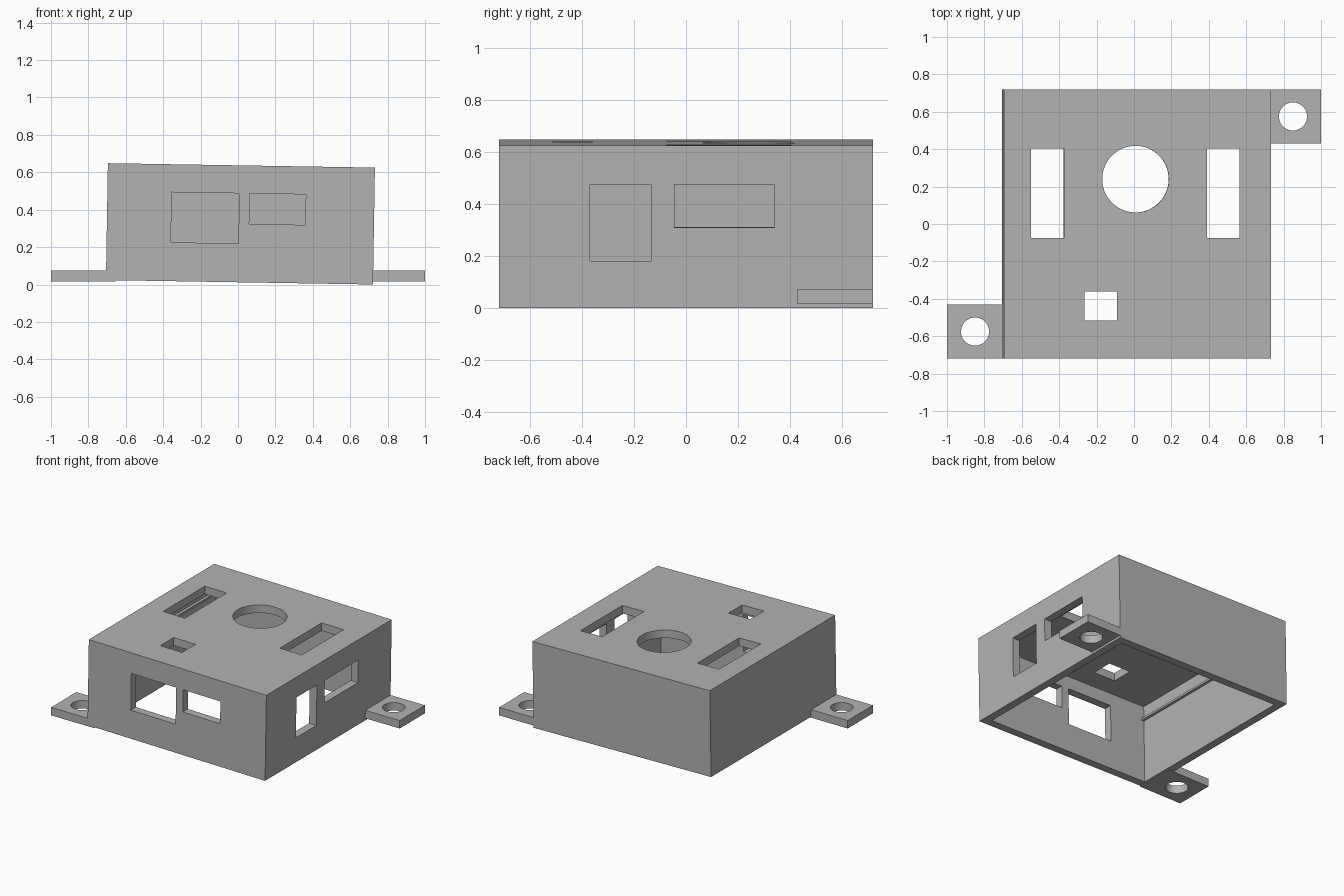
import bpy
from mathutils import Matrix, Vector

if "Cube" in bpy.data.objects:
    bpy.data.objects.remove(bpy.data.objects["Cube"], do_unlink=True)

grey = bpy.data.materials.new("plain grey")
grey.use_nodes = True
colour = (0.45, 0.45, 0.45, 1)
grey.diffuse_color = colour
grey.node_tree.nodes["Principled BSDF"].inputs["Base Color"].default_value = colour


def block(name, x, y, z):
    """Box given by its (low, high) span on each axis."""
    bpy.ops.mesh.primitive_cube_add(size=1)
    ob = bpy.context.object
    ob.name = name
    spans = (x, y, z)
    size = Matrix.Diagonal([b - a for a, b in spans] + [1])
    centre = Vector([(a + b) / 2 for a, b in spans])
    ob.data.transform(Matrix.Translation(centre) @ size)
    ob.data.materials.append(grey)
    return ob


def drill(name, x, y, z, radius):
    bpy.ops.mesh.primitive_cylinder_add(vertices=64, radius=radius, depth=0.3)
    ob = bpy.context.object
    ob.name = name
    ob.data.transform(Matrix.Translation((x, y, z)))
    ob.data.materials.append(grey)
    return ob


def cut(target, cutter):
    mod = target.modifiers.new("cut", "BOOLEAN")
    mod.operation = "DIFFERENCE"
    mod.solver = "EXACT"
    mod.object = cutter
    bpy.context.view_layer.objects.active = target
    bpy.ops.object.modifier_apply(modifier=mod.name)
    bpy.data.objects.remove(cutter, do_unlink=True)


def smooth(ob):
    bpy.ops.object.select_all(action="DESELECT")
    ob.select_set(True)
    bpy.context.view_layer.objects.active = ob
    bpy.ops.object.shade_smooth_by_angle()


# Housing, modelled around its own centre and open underneath
W, D, H, T = 0.714, 0.72, 0.3125, 0.058
housing = block("housing", (-W, W), (-D, D), (-H, H))
cut(housing, block("cavity", (T - W, W - T), (T - D, D - T), (-H - 0.1, H - T)))

# Lid openings
lid = (H - 0.1, H + 0.1)
for x0 in (-0.568, 0.372):
    cut(housing, block("lid_slot", (x0, x0 + 0.175), (-0.075, 0.405), lid))
cut(housing, block("lid_notch", (-0.283, -0.108), (-0.515, -0.36), lid))
cut(housing, drill("lid_hole", -0.01, 0.24, H, 0.178))

# Front and side windows share one top edge
TOP = 0.163
for x, low in (((-0.37, -0.009), -0.105), ((0.047, 0.347), 0.0)):
    cut(housing, block("front_window", x, (-D - 0.1, 0.1 - D), (low, TOP)))
for y, low in (((-0.37, -0.135), -0.132), ((-0.045, 0.34), -0.002)):
    cut(housing, block("side_window", (W - 0.1, W + 0.1), y, (low, TOP)))
smooth(housing)

# Thin rail along the inside of the wall
rail = block("inner_rail", (T - W - 0.01, T - W + 0.02), (T - D, D - T), (0.145, 0.16))

# The housing sits at a slight tilt
tilt = Matrix.Translation((0.013, 0, 0.3243)) @ Matrix.Rotation(0.0165, 4, "Y")
for ob in (housing, rail):
    ob.data.transform(tilt)

# Mounting tabs on opposite corners
for side, name in ((1, "left_mounting_tab"), (-1, "right_mounting_tab")):
    xs = sorted((side * 0.655, side))
    ys = sorted((side * 0.43, side * D))
    tab = block(name, xs, ys, (0.016, 0.074))
    cut(tab, drill("screw_hole", side * 0.85, side * 0.575, 0.045, 0.075))
    smooth(tab)
